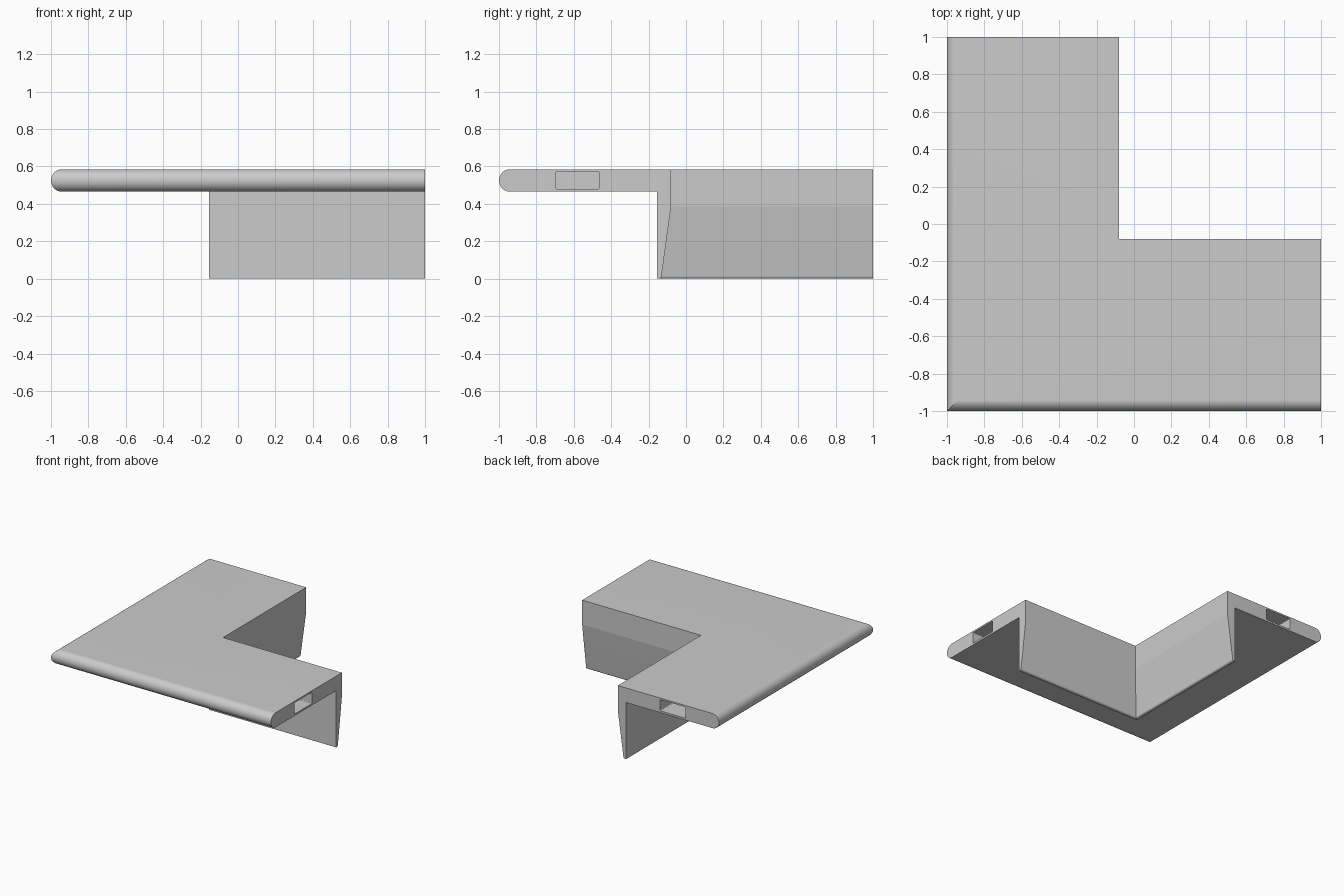
import bpy, bmesh, math
from mathutils import Vector

cube = bpy.data.objects.get("Cube")
if cube:
    bpy.data.objects.remove(cube, do_unlink=True)

# One plain grey
grey = bpy.data.materials.new("plain_grey")
grey.use_nodes = True
colour = (0.6, 0.6, 0.6, 1)
grey.diffuse_color = colour
grey.node_tree.nodes["Principled BSDF"].inputs["Base Color"].default_value = colour

TOP, UNDER = 0.585, 0.465            # plate heights
OUTER, INNER, LIP = -1.0, -0.08, -0.155


def arc(cx, cz, r, start, end, steps):
    """Points on an arc, angles in degrees."""
    angles = [math.radians(start + (end - start) * i / steps) for i in range(steps + 1)]
    return [(cx + r * math.cos(a), cz + r * math.sin(a)) for a in angles]


def make_object(name, bm):
    bmesh.ops.recalc_face_normals(bm, faces=bm.faces)
    mesh = bpy.data.meshes.new(name)
    bm.to_mesh(mesh)
    bm.free()
    mesh.materials.append(grey)
    obj = bpy.data.objects.new(name, mesh)
    bpy.context.collection.objects.link(obj)
    return obj


# Cross-section: bullnose plate with a tapered hanging lip
radius = (TOP - UNDER) / 2
profile = arc(OUTER + radius, UNDER + radius, radius, 90, 270, 32)
profile += [(LIP, UNDER), (LIP, 0)]
profile += arc(-0.146, 0.015, 0.015, -90, -7.6, 16)
profile += [(INNER, 0.385), (INNER, TOP)]

# Corner coping: sweep the section along two arms with a mitre
bm = bmesh.new()
stations = [lambda p, z: (1, p, z), lambda p, z: (p, p, z), lambda p, z: (p, 1, z)]
rings = [[bm.verts.new(at(p, z)) for p, z in profile] for at in stations]
count = len(profile)
for a, b in zip(rings, rings[1:]):
    for i in range(count):
        j = (i + 1) % count
        bm.faces.new((a[i], a[j], b[j], b[i]))
bm.faces.new(rings[0])
bm.faces.new(rings[-1])
coping = make_object("corner_coping", bm)


# Connector slots in both end faces
def slot_cutter(name, swap):
    bm = bmesh.new()
    bmesh.ops.create_cube(bm, size=1)
    for v in bm.verts:
        v.co = Vector((0.9 + v.co.x * 0.4, -0.58 + v.co.y * 0.23, 0.526 + v.co.z * 0.092))
    long_edges = [e for e in bm.edges if abs(e.verts[0].co.x - e.verts[1].co.x) > 0.1]
    bmesh.ops.bevel(bm, geom=long_edges, offset=0.006, segments=3, profile=0.5, affect='EDGES')
    if swap:
        for v in bm.verts:
            v.co.x, v.co.y = v.co.y, v.co.x
    return make_object(name, bm)


bpy.context.view_layer.objects.active = coping
for name, swap in (("left_slot_cutter", False), ("back_slot_cutter", True)):
    cutter = slot_cutter(name, swap)
    cutter.hide_render = True
    cut = coping.modifiers.new(name, 'BOOLEAN')
    cut.operation = 'DIFFERENCE'
    cut.solver = 'EXACT'
    cut.object = cutter
    bpy.ops.object.modifier_apply(modifier=cut.name)
    bpy.data.objects.remove(cutter, do_unlink=True)

# Smooth only the finely stepped curves
bpy.ops.object.select_all(action='DESELECT')
coping.select_set(True)
bpy.ops.object.shade_smooth_by_angle(angle=math.radians(7))
